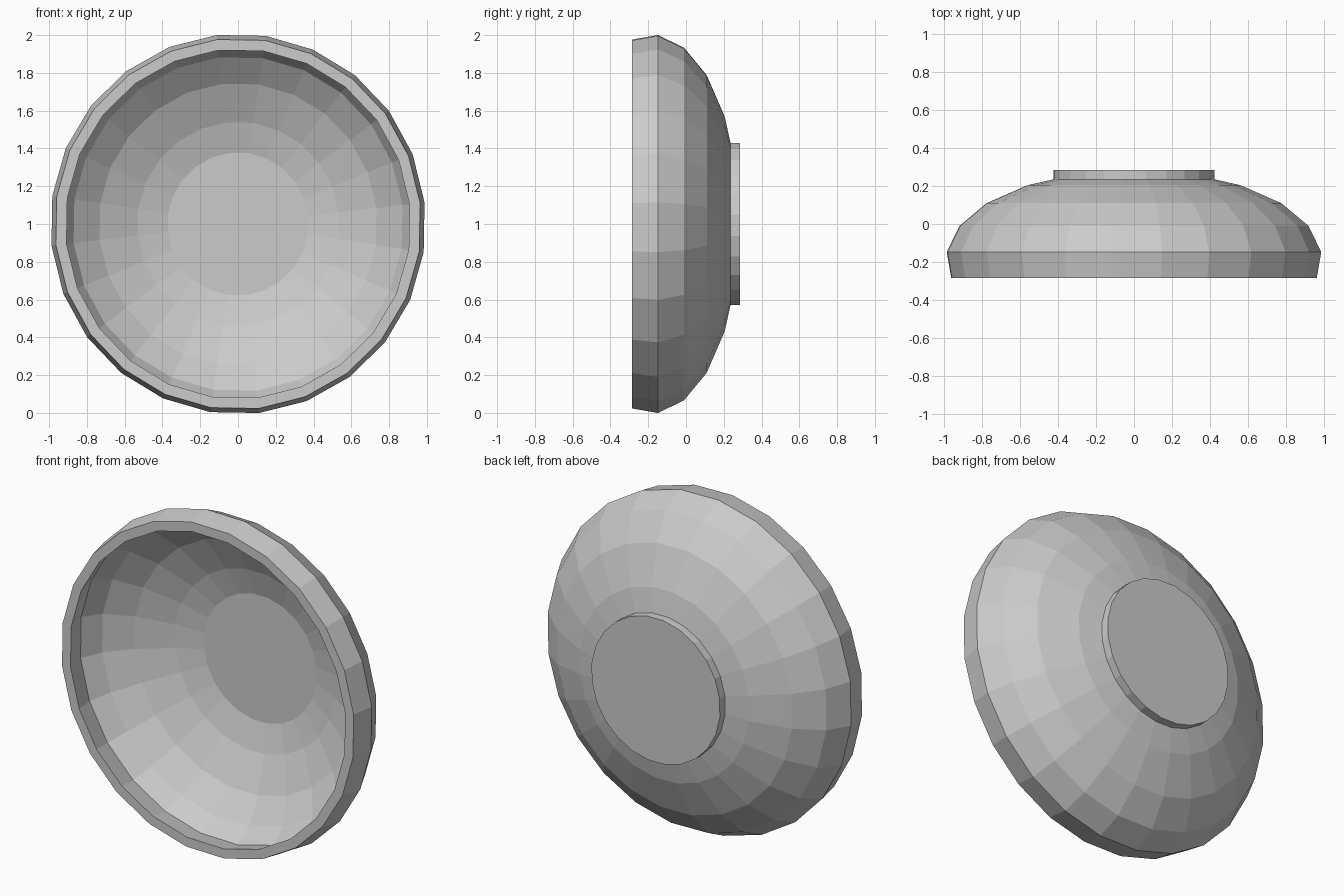
import bpy, bmesh, math

if "Cube" in bpy.data.objects:
    bpy.data.objects.remove(bpy.data.objects["Cube"])

SIDES = 24
TURN = math.radians(6.5)
X_SCALE, Z_SCALE = 0.990, 1.003


def lathe(name, profile, cap_start=False, cap_end=False):
    """Revolve (radius, y) points around the y axis through z = 1."""
    bm = bmesh.new()
    rings = []
    for r, y in profile:
        ring = []
        for i in range(SIDES):
            a = TURN + 2 * math.pi * i / SIDES
            ring.append(bm.verts.new((r * X_SCALE * math.cos(a), y,
                                      1 + r * Z_SCALE * math.sin(a))))
        rings.append(ring)
    for a, b in zip(rings, rings[1:]):
        for i in range(SIDES):
            j = (i + 1) % SIDES
            bm.faces.new((a[i], a[j], b[j], b[i]))
    if cap_start:
        bm.faces.new(rings[0])
    if cap_end:
        bm.faces.new(rings[-1])
    bmesh.ops.recalc_face_normals(bm, faces=bm.faces)
    mesh = bpy.data.meshes.new(name)
    bm.to_mesh(mesh)
    bm.free()
    obj = bpy.data.objects.new(name, mesh)
    bpy.context.collection.objects.link(obj)
    return obj


# Bowl: inner floor and wall, flat lip, then the outer wall
inner = [(0.378, 0.21), (0.54, 0.165), (0.745, 0.07), (0.885, -0.04),
         (0.948, -0.155), (0.923, -0.285)]
outer = [(0.98, -0.285), (1.004, -0.148), (0.936, -0.01), (0.79, 0.11),
         (0.57, 0.205), (0.43, 0.236)]
# closed at the back by a face inside the foot
lathe("bowl", inner + outer, cap_start=True, cap_end=True)

# Foot: short flat disc on the back of the bowl
lathe("foot", [(0.431, 0.236), (0.431, 0.286)], cap_start=True, cap_end=True)
